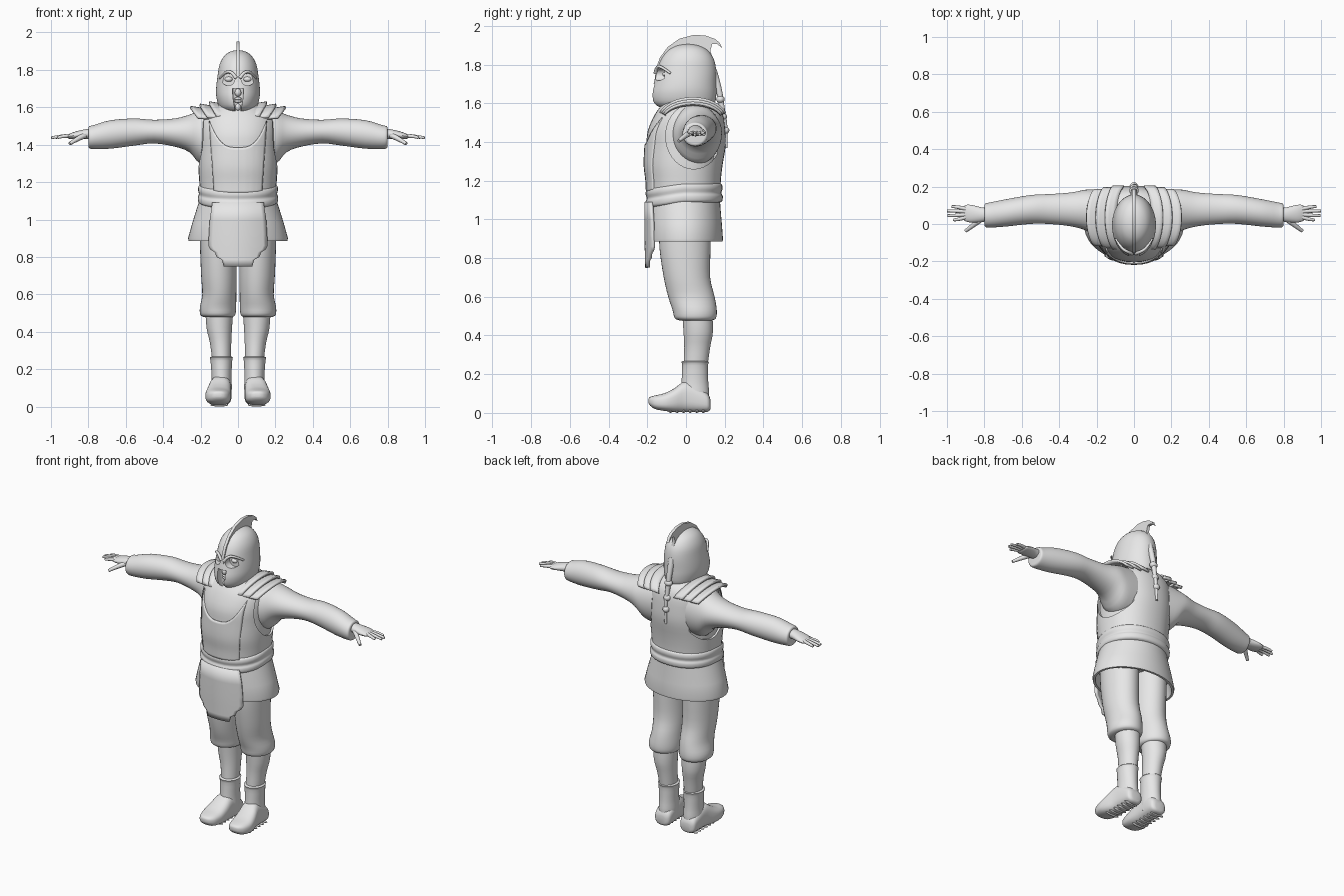
import bpy, bmesh
from math import sin, cos, pi, radians, copysign

cube = bpy.data.objects.get("Cube")
if cube:
    bpy.data.objects.remove(cube, do_unlink=True)

grey = bpy.data.materials.new("plain grey")
grey.use_nodes = True
grey.diffuse_color = (0.8, 0.8, 0.8, 1)
grey.node_tree.nodes["Principled BSDF"].inputs["Base Color"].default_value = (0.8, 0.8, 0.8, 1)
parts = []


def add(name, mesh, mirror=False):
    ob = bpy.data.objects.new(name, mesh)
    bpy.context.collection.objects.link(ob)
    mesh.materials.clear()
    mesh.materials.append(grey)
    if mirror:
        ob.modifiers.new("Mirror", "MIRROR").use_mirror_merge = False
    parts.append(ob)
    return ob


def finish(name, bm, mirror=False):
    bmesh.ops.recalc_face_normals(bm, faces=bm.faces)
    mesh = bpy.data.meshes.new(name)
    bm.to_mesh(mesh)
    bm.free()
    return add(name, mesh, mirror)


def smooth_rows(rows, steps):
    """Catmull-Rom interpolation between section rows."""
    out = []
    for i in range(len(rows) - 1):
        p0, p1, p2, p3 = rows[max(i - 1, 0)], rows[i], rows[i + 1], rows[min(i + 2, len(rows) - 1)]
        for k in range(steps):
            t = k / steps
            out.append([b + t * (c - a) / 2 + t * t * (a - 2.5 * b + 2 * c - d / 2)
                        + t ** 3 * (1.5 * (b - c) + (d - a) / 2) for a, b, c, d in zip(p0, p1, p2, p3)])
    return out + [list(rows[-1])]


def loft(name, rows, axis="z", mirror=False, steps=3, n=36, p=1.0, warp=None):
    """Rows are (position on axis, two centres, two radii)."""
    bm = bmesh.new()
    rings = []
    for t, a, b, ra, rb in smooth_rows(rows, steps):
        ring = []
        for k in range(n):
            c, s = cos(2 * pi * k / n), sin(2 * pi * k / n)
            u = a + ra * copysign(abs(c) ** p, c)
            v = b + rb * copysign(abs(s) ** p, s)
            co = {"z": (u, v, t), "x": (t, u, v), "y": (u, t, v)}[axis]
            ring.append(bm.verts.new(warp(*co) if warp else co))
        rings.append(ring)
    for r, q in zip(rings, rings[1:]):
        for k in range(n):
            j = (k + 1) % n
            bm.faces.new((r[k], r[j], q[j], q[k]))
    bm.faces.new(rings[0])
    bm.faces.new(rings[-1])
    return finish(name, bm, mirror)


def sheet(name, f, nu, nv, thick, mirror=False):
    """Solidified grid; f maps (0..1, 0..1) to a point."""
    bm = bmesh.new()
    g = [[bm.verts.new(f(i / nu, j / nv)) for j in range(nv + 1)] for i in range(nu + 1)]
    for i in range(nu):
        for j in range(nv):
            bm.faces.new((g[i][j], g[i + 1][j], g[i + 1][j + 1], g[i][j + 1]))
    ob = finish(name, bm, mirror)
    return ob


def solidify(ob, thick):
    m = ob.modifiers.new("Solidify", "SOLIDIFY")
    m.thickness, m.offset = thick, 0


def tube(name, pts, radius, tip=1.0, mirror=False):
    cu = bpy.data.curves.new(name, "CURVE")
    cu.dimensions, cu.bevel_depth, cu.use_fill_caps = "3D", radius, True
    cu.bevel_resolution, cu.resolution_u = 3, 6
    sp = cu.splines.new("NURBS")
    sp.points.add(len(pts) - 1)
    for i, q in enumerate(pts):
        sp.points[i].co = (*q, 1)
        sp.points[i].radius = 1 + (tip - 1) * i / (len(pts) - 1)
    sp.order_u, sp.use_endpoint_u = 3, True
    tmp = bpy.data.objects.new("tmp", cu)
    bpy.context.collection.objects.link(tmp)
    dg = bpy.context.evaluated_depsgraph_get()
    mesh = bpy.data.meshes.new_from_object(tmp.evaluated_get(dg))
    bpy.data.objects.remove(tmp, do_unlink=True)
    return add(name, mesh, mirror)


def ball(name, at, size, mirror=False):
    bm = bmesh.new()
    bmesh.ops.create_uvsphere(bm, u_segments=16, v_segments=10, radius=1)
    for v in bm.verts:
        v.co = [c + s * q for c, s, q in zip(at, size, v.co)]
    return finish(name, bm, mirror)


def carve(ob, cutter):
    m = ob.modifiers.new("Cut", "BOOLEAN")
    m.operation, m.object = "DIFFERENCE", cutter
    bpy.context.view_layer.objects.active = ob
    bpy.ops.object.modifier_apply(modifier=m.name)
    parts.remove(cutter)
    bpy.data.objects.remove(cutter, do_unlink=True)


# Torso and sleeveless vest with armholes
body = [(1.12, 0, -.01, .19, .175), (1.2, 0, -.01, .195, .178), (1.28, 0, -.01, .2, .187),
        (1.38, 0, 0, .2, .193), (1.46, 0, .003, .2, .188), (1.54, 0, .015, .19, .165),
        (1.59, 0, .02, .14, .135), (1.62, 0, .01, .09, .1)]
torso = loft("undershirt", body, p=.9)
vest = loft("vest", [(z, a, b, ra + .012, rb + .012) for z, a, b, ra, rb in body], p=.9)
carve(vest, loft("armhole", [(.135, .04, 1.43, .145, .17), (.4, .04, 1.43, .145, .17)], "x", True, 1))


# Chest panel with a scooped neckline
def chest(u, v):
    x = (2 * u - 1) * (.125 + .025 * v)
    top = 1.385 + .14 * abs(2 * u - 1) ** 3
    return x, -.5, 1.14 + v * (top - 1.14)


panel = sheet("chest_panel", chest, 24, 16, .012)
wrap = panel.modifiers.new("Wrap", "SHRINKWRAP")
wrap.target, wrap.wrap_method, wrap.offset = torso, "PROJECT", .015
wrap.use_project_y, wrap.use_positive_direction = True, True
solidify(panel, .014)

# Belt sash dipping at the front
loft("belt", [(1.085, 0, -.01, .195, .18), (1.095, 0, -.01, .212, .197), (1.12, 0, -.01, .215, .2),
              (1.137, 0, -.01, .209, .193), (1.16, 0, -.01, .214, .199), (1.18, 0, -.01, .21, .195),
              (1.188, 0, -.01, .195, .18)], p=.9, warp=lambda x, y, z: (x, y, z - .16 * max(0, -y - .02)))

# Skirt with hollow hem, and front flap
loft("skirt", [(1.12, 0, -.01, .2, .185), (1.06, 0, -.01, .22, .188), (.98, 0, -.008, .245, .193),
               (.9, 0, -.005, .267, .196), (.885, 0, -.005, .264, .194), (.885, 0, -.005, .25, .18),
               (.96, 0, -.005, .23, .17)], steps=1, n=48)
outline = [(1.09, .135), (1.0, .148), (.92, .153), (.86, .155), (.84, .145), (.825, .122),
           (.8, .112), (.785, .085), (.75, .075)]


def flap(u, v):
    z, w = outline[round(v * (len(outline) - 1))]
    x = (2 * u - 1) * w
    return x, -.208 + 1.7 * x * x + .03 * max(0, .9 - z), z


solidify(sheet("front_flap", flap, 14, len(outline) - 1, .014), .014)

# Layered shoulder plates
for i in range(3):
    def plate(u, v, i=i):
        a = (2 * u - 1) * 1.25
        x = .095 + .05 * i + .06 * v - .06 * (1 - cos(a))
        return x, .035 + (.175 - .01 * i) * sin(a), 1.515 + (.1 - .012 * i + .01 * v) * cos(a)
    solidify(sheet(f"shoulder_plate_{i + 1}", plate, 16, 3, .014, True), .014)

# Sleeves and hands
loft("sleeves", [(.12, .05, 1.44, .13, .16), (.2, .06, 1.44, .125, .145), (.26, .075, 1.46, .108, .1),
                 (.34, .078, 1.465, .09, .075), (.45, .08, 1.47, .08, .063), (.55, .078, 1.468, .077, .072),
                 (.68, .06, 1.455, .073, .076), (.77, .048, 1.441, .067, .064), (.795, .047, 1.44, .062, .059),
                 (.8, .047, 1.44, .05, .047)], "x", True)
loft("palms", [(.78, .05, 1.458, .035, .03), (.82, .05, 1.456, .04, .026), (.87, .055, 1.45, .047, .02),
               (.9, .058, 1.445, .044, .014), (.91, .058, 1.444, .036, .008)], "x", True, n=20)
for i, (y, tip) in enumerate([(.022, .965), (.045, .997), (.07, .999), (.093, .975)]):
    tube(f"fingers_{i + 1}", [(.885, .03 + y * .5, 1.447), (.94, y, 1.448), (tip, y, 1.437)], .012, .6, True)
tube("thumbs", [(.82, .025, 1.45), (.865, -.012, 1.428), (.9, -.037, 1.405)], .016, .55, True)

# Trousers, calves and boots
loft("trousers", [(.98, .105, -.005, .1, .135), (.85, .105, -.005, .098, .132), (.7, .102, .005, .095, .12),
                  (.6, .1, .028, .091, .12), (.53, .107, .045, .097, .114), (.49, .108, .048, .093, .107),
                  (.478, .106, .05, .075, .085)], mirror=True)
loft("calves", [(.52, .1, .058, .075, .078), (.42, .1, .063, .068, .076), (.34, .093, .058, .057, .067),
                (.25, .088, .05, .05, .062)], mirror=True)
loft("boot_shafts", [(.268, .088, .048, .052, .062), (.262, .089, .047, .062, .071), (.245, .089, .047, .058, .067),
                     (.16, .088, .046, .053, .069), (.1, .088, .046, .055, .074), (.04, .09, .046, .053, .07)],
     mirror=True)
loft("boot_feet", [(.126, .09, .045, .03, .025), (.115, .09, .052, .05, .045), (.08, .09, .065, .056, .061),
                   (.0, .094, .084, .058, .08), (-.06, .102, .066, .066, .061), (-.11, .106, .056, .068, .046),
                   (-.16, .105, .055, .056, .035), (-.186, .104, .06, .035, .022), (-.194, .104, .062, .015, .01)],
     "y", True, p=.75)
for i in range(6):
    ball(f"sole_treads_{i + 1}", (.1, .09 - .034 * i, .009), (.048, .01, .009), True)

# Helmet with eye and mouth openings
helmet = loft("helmet", [(1.57, 0, -.01, .07, .11), (1.6, 0, -.01, .1, .157), (1.65, 0, -.01, .115, .167),
                         (1.7, 0, -.005, .117, .162), (1.77, 0, .003, .109, .153), (1.83, 0, .008, .098, .135),
                         (1.875, 0, .01, .073, .1), (1.898, 0, .01, .04, .055), (1.905, 0, .01, .01, .014)], n=48)
carve(helmet, loft("eye_hole", [(-.3, .053, 1.748, .036, .032), (-.11, .053, 1.748, .036, .032)],
                   "y", True, 1, 20))
carve(helmet, loft("mouth_hole", [(1.7, 0, -.17, .03, .045), (1.65, 0, -.17, .027, .045),
                                  (1.55, 0, -.17, .01, .045)], steps=1, n=20, p=.4))
tube("brow_ridges", [(.01, -.158, 1.755), (.03, -.152, 1.79), (.07, -.128, 1.79), (.097, -.08, 1.755)],
     .01, .6, True)

# Face behind the openings
ball("eyes", (.05, -.106, 1.75), (.022, .016, .014), True)
ball("nose", (0, -.132, 1.678), (.018, .022, .022))
for z in (1.646, 1.632):
    ball("lip", (0, -.126, z), (.02, .014, .008))
ball("chin", (0, -.122, 1.6), (.016, .02, .02))

# Helmet crest sweeping back to a hooked tip
edge = [(-.16, 1.735), (-.155, 1.78), (-.135, 1.835), (-.095, 1.89), (-.035, 1.933), (.04, 1.953),
        (.1, 1.95), (.15, 1.932), (.175, 1.912), (.186, 1.885), (.163, 1.905), (.135, 1.905),
        (.125, 1.87), (.145, 1.82), (.16, 1.75), (.1, 1.74), (.04, 1.85), (-.05, 1.84), (-.11, 1.77)]
bm = bmesh.new()
face = bm.faces.new([bm.verts.new((-.009, y, z)) for y, z in edge])
new = bmesh.ops.extrude_face_region(bm, geom=[face])["geom"]
bmesh.ops.translate(bm, vec=(.018, 0, 0), verts=[v for v in new if isinstance(v, bmesh.types.BMVert)])
finish("crest", bm)

# Tail of hair hanging down the back
tube("hair_tail", [(0, .14, 1.77), (0, .17, 1.68), (0, .185, 1.58), (.005, .207, 1.48), (0, .207, 1.37)], .02, .4)
for i, z in enumerate((1.62, 1.53, 1.46)):
    ball(f"hair_knot_{i + 1}", (0, .178 + .012 * i, z), (.025 - .002 * i, .022, .02))

# Smooth shading with sharp edges kept
bpy.ops.object.select_all(action="DESELECT")
for ob in parts:
    ob.select_set(True)
bpy.context.view_layer.objects.active = parts[0]
bpy.ops.object.shade_smooth_by_angle(angle=radians(40))
